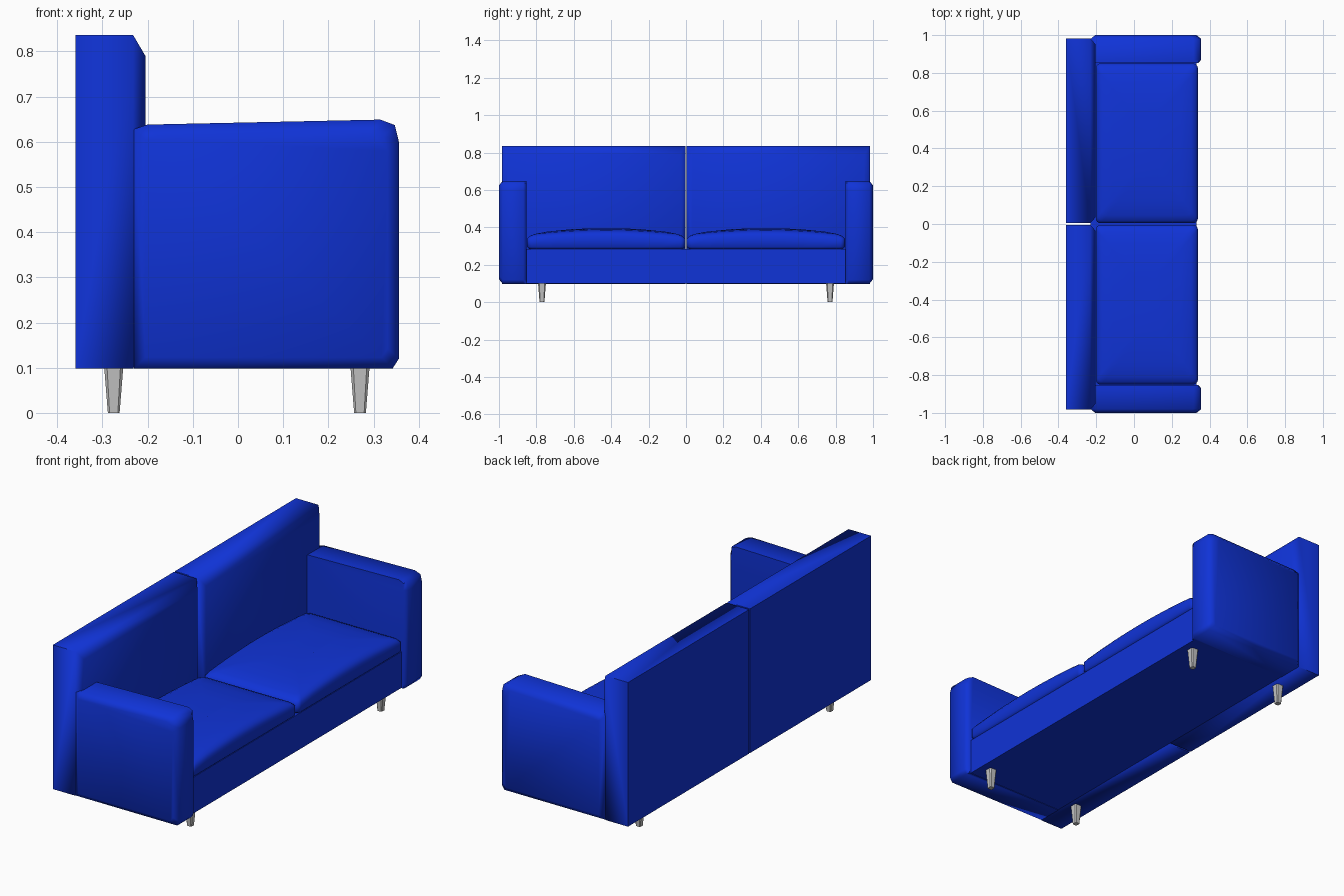
import bpy, bmesh, math
from mathutils import Vector

old = bpy.data.objects.get("Cube")
if old:
    bpy.data.objects.remove(old, do_unlink=True)


def material(name, color):
    m = bpy.data.materials.new(name)
    m.use_nodes = True
    m.diffuse_color = color
    m.node_tree.nodes["Principled BSDF"].inputs["Base Color"].default_value = color
    return m


BLUE = material("blue fabric", (0.005, 0.033, 0.68, 1))
GREY = material("grey metal", (0.55, 0.55, 0.55, 1))


def loft(name, rings, mat, angle=60):
    """Skin a stack of equal-length point rings and cap both ends."""
    bm = bmesh.new()
    loops = [[bm.verts.new(p) for p in ring] for ring in rings]
    n = len(loops[0])
    for a, b in zip(loops, loops[1:]):
        for i in range(n):
            j = (i + 1) % n
            bm.faces.new((a[i], a[j], b[j], b[i]))
    bm.faces.new(loops[0])
    bm.faces.new(loops[-1])
    bmesh.ops.recalc_face_normals(bm, faces=bm.faces)
    mesh = bpy.data.meshes.new(name)
    bm.to_mesh(mesh)
    bm.free()
    mesh.materials.append(mat)
    ob = bpy.data.objects.new(name, mesh)
    bpy.context.collection.objects.link(ob)
    bpy.ops.object.select_all(action='DESELECT')
    ob.select_set(True)
    bpy.context.view_layer.objects.active = ob
    bpy.ops.object.shade_smooth_by_angle(angle=math.radians(angle))
    return ob


def rect(x, y0, y1, z0, z1):
    return [(x, y0, z0), (x, y1, z0), (x, y1, z1), (x, y0, z1)]


def rounded(cx, cy, hx, hy, r, seg=4, side=8):
    """Rounded rectangle outline with extra points along the long sides."""
    pts = []
    for q, (sx, sy) in enumerate([(1, 1), (-1, 1), (-1, -1), (1, -1)]):
        for k in range(seg + 1):
            a = math.pi / 2 * (q + k / seg)
            pts.append(Vector((cx + sx * (hx - r) + r * math.cos(a),
                               cy + sy * (hy - r) + r * math.sin(a))))
        if q in (1, 3):
            start = pts[-1].copy()
            end = Vector((start.x, cy + (hy - r) * (-1 if q == 1 else 1)))
            pts += [start.lerp(end, k / side) for k in range(1, side)]
    return pts


# Base under the seat
loft("seat_base", [rect(-0.23, -0.86, 0.86, 0.1, 0.285),
                   rect(0.33, -0.86, 0.86, 0.1, 0.285)], BLUE)

ARM = [(-0.23, 0.098), (0.342, 0.098), (0.356, 0.12), (0.356, 0.60),
       (0.347, 0.637), (0.315, 0.649), (-0.2, 0.638), (-0.23, 0.628)]


def arm_ring(y, front, rim):
    """Armrest side outline with the front pulled in and the rim shrunk."""
    cx, cz, hx, hz = 0.063, 0.373, 0.293, 0.275
    return [(min(cx + (x - cx) * (1 - rim / hx), 0.356 - front), y,
             cz + (z - cz) * (1 - rim / hz)) for x, z in ARM]


CX, HX, HY = 0.068, 0.27, 0.423
CUSHION = [(0.283, 0.012, 0), (0.296, 0, 0), (0.338, 0, 0.7), (0.352, 0.012, 0.9),
           (0.36, 0.035, 1), (0.366, 0.09, 1), (0.37, 0.2, 1)]

for side, s in (("left", 1), ("right", -1)):
    # Backrest half, chamfered around its front face
    y0, y1 = s * 0.004, s * 0.983
    loft(side + "_backrest", [
        rect(-0.36, y0, y1, 0.098, 0.836),
        rect(-0.232, y0, y1, 0.098, 0.836),
        rect(-0.205, y0 + s * 0.03, y1 - s * 0.03, 0.14, 0.79)], BLUE)

    # Armrest with softened outer rim
    loft(side + "_armrest", [
        arm_ring(s * 0.852, 0.016, 0), arm_ring(s * 0.87, 0, 0),
        arm_ring(s * 0.98, 0, 0), arm_ring(s * 1.0, 0, 0.025)], BLUE)

    # Seat cushion, crowned along its length
    cy = s * (HY + 0.004)
    rings = []
    for z, inset, crown in CUSHION:
        outline = rounded(CX, cy, HX - inset, HY - inset * 1.2, 0.025)
        rings.append([(p.x, p.y, z + 0.025 * crown * (1 - ((p.y - cy) / HY) ** 2))
                      for p in outline])
    loft(side + "_seat_cushion", rings, BLUE)

    # Tapered legs with trimmed corners
    for place, x in (("front", 0.27), ("back", -0.275)):
        loft(f"{side}_{place}_leg", [
            [(p.x, p.y, z) for p in rounded(x, s * 0.77, h, h, h * 0.3, 1, 1)]
            for z, h in ((0, 0.013), (0.1, 0.021))], GREY, 30)
